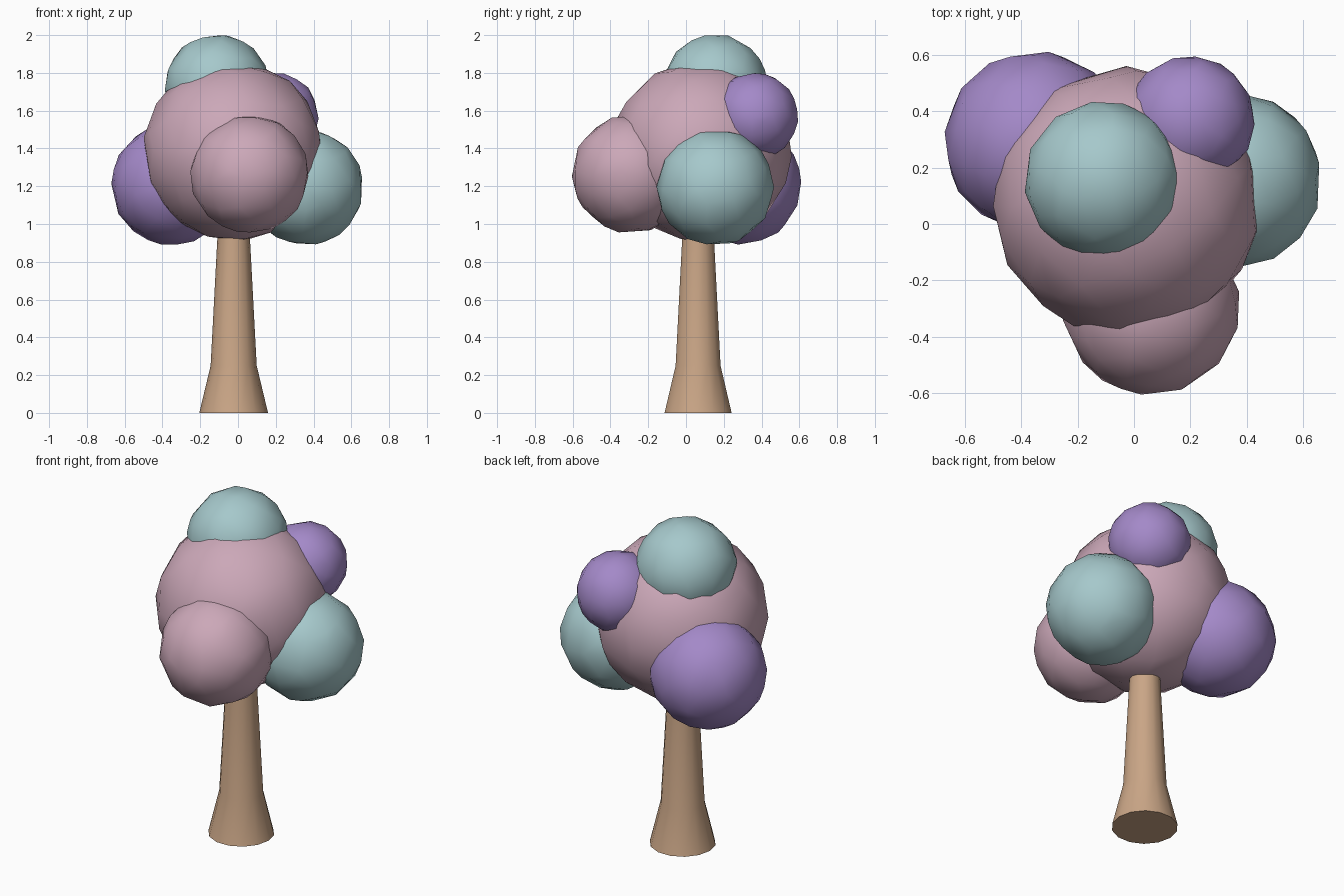
import bpy, bmesh, math

cube = bpy.data.objects.get("Cube")
if cube:
    bpy.data.objects.remove(cube, do_unlink=True)


def make_material(name, rgb):
    mat = bpy.data.materials.new(name)
    mat.use_nodes = True
    colour = (*rgb, 1.0)
    mat.diffuse_color = colour
    mat.node_tree.nodes["Principled BSDF"].inputs["Base Color"].default_value = colour
    return mat


pink = make_material("dusty_pink", (0.60, 0.39, 0.48))
teal = make_material("pale_teal", (0.38, 0.58, 0.60))
purple = make_material("soft_purple", (0.37, 0.25, 0.58))
bark = make_material("tan_bark", (0.59, 0.38, 0.24))


def leaf_ball(name, centre, radius, mat, turn):
    """Slightly irregular low-poly ball of leaves with smooth shading."""
    bpy.ops.mesh.primitive_ico_sphere_add(
        subdivisions=3, radius=radius * 1.01, location=centre, rotation=(turn, turn * 0.7, turn))
    ball = bpy.context.object
    ball.name = name
    ball.data.materials.append(mat)
    bpy.ops.object.shade_smooth()
    thin = ball.modifiers.new("fewer_faces", 'DECIMATE')
    thin.ratio = 0.55
    return ball


# Foliage: one large crown ball with smaller ones around it
leaf_ball("crown_main", (-0.025, 0.08, 1.385), 0.47, pink, 0.3)
leaf_ball("crown_front", (0.06, -0.29, 1.265), 0.31, pink, 0.8)
leaf_ball("crown_top", (-0.11, 0.155, 1.725), 0.275, teal, 0.5)
leaf_ball("crown_left", (0.355, 0.155, 1.195), 0.305, teal, 1.1)
leaf_ball("crown_back_right", (-0.35, 0.29, 1.21), 0.317, purple, 1.4)
leaf_ball("crown_back_small", (0.197, 0.365, 1.572), 0.226, purple, 0.2)

# Trunk: flared foot, then a gentle taper into the crown
SIDES = 14
profile = [(0.182, 0.0), (0.122, 0.25), (0.086, 0.93), (0.08, 1.1)]
bm = bmesh.new()
rings = []
for radius, z in profile:
    rings.append([bm.verts.new((radius * math.cos(math.tau * i / SIDES),
                                radius * math.sin(math.tau * i / SIDES), z))
                  for i in range(SIDES)])
for low, high in zip(rings, rings[1:]):
    for i in range(SIDES):
        j = (i + 1) % SIDES
        bm.faces.new((low[i], low[j], high[j], high[i]))
bm.faces.new(rings[0][::-1])
bm.faces.new(rings[-1])
mesh = bpy.data.meshes.new("trunk")
bm.to_mesh(mesh)
bm.free()
mesh.materials.append(bark)
trunk = bpy.data.objects.new("trunk", mesh)
trunk.location = (-0.023, 0.064, 0)
bpy.context.collection.objects.link(trunk)
bpy.ops.object.select_all(action='DESELECT')
trunk.select_set(True)
bpy.context.view_layer.objects.active = trunk
bpy.ops.object.shade_smooth_by_angle(angle=math.radians(40))
